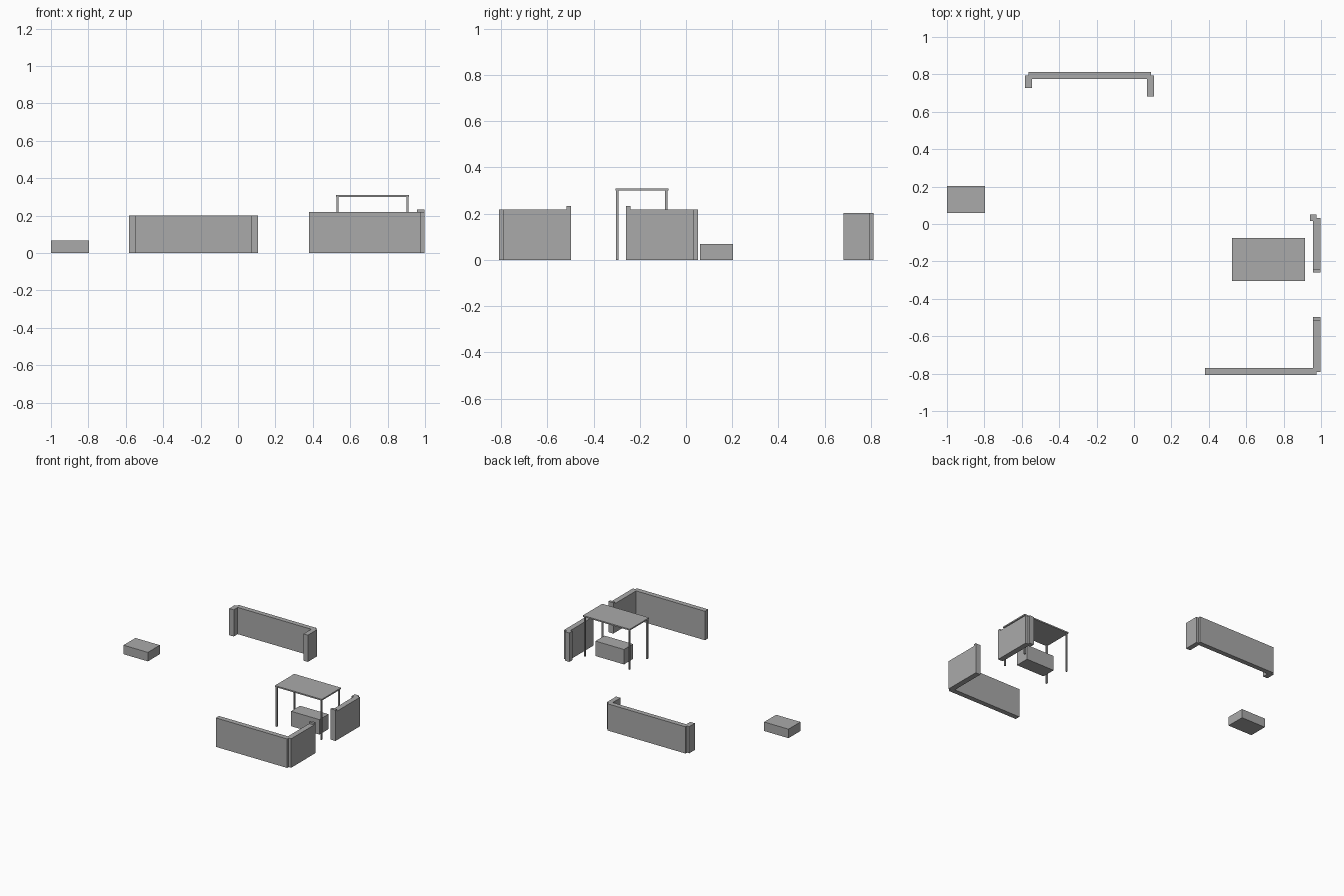
import bpy

default = bpy.data.objects.get("Cube")
if default:
    bpy.data.objects.remove(default, do_unlink=True)

# One plain grey for everything
GREY = (0.4, 0.4, 0.4, 1.0)
grey = bpy.data.materials.new("plain_grey")
grey.use_nodes = True
grey.diffuse_color = GREY
grey.node_tree.nodes["Principled BSDF"].inputs["Base Color"].default_value = GREY


def box(name, x, y, z):
    """Axis-aligned box given as (low, high) ranges."""
    spans = (x, y, z)
    bpy.ops.mesh.primitive_cube_add(size=1, location=[(a + b) / 2 for a, b in spans])
    obj = bpy.context.object
    obj.name = name
    obj.scale = [b - a for a, b in spans]
    bpy.ops.object.transform_apply(location=False, rotation=False, scale=True)
    obj.data.materials.append(grey)
    return obj


# Back wall with two short return wings
BACK_H = (0, 0.202)
box("back_wall", (-0.565, 0.09), (0.775, 0.812), BACK_H)
box("back_wall_right_wing", (-0.583, -0.545), (0.728, 0.794), BACK_H)
box("back_wall_left_wing", (0.07, 0.107), (0.682, 0.794), BACK_H)

# Front wall and the two side walls, leaving a doorway between them
WALL_H = (0, 0.219)
SIDE_X = (0.957, 0.998)
box("front_wall", (0.38, 0.977), (-0.808, -0.77), WALL_H)
box("side_wall_front", SIDE_X, (-0.79, -0.498), WALL_H)
box("side_wall_rear", SIDE_X, (-0.26, 0.033), WALL_H)
box("side_wall_rear_return", (0.94, 0.977), (0.015, 0.052), WALL_H)

# Raised caps on either side of the doorway
CAP_Z = (0.219, 0.233)
box("doorway_cap_front", SIDE_X, (-0.517, -0.498), CAP_Z)
box("doorway_cap_rear", SIDE_X, (-0.26, -0.241), CAP_Z)

# Table: thin top on four slim legs
box("table_top", (0.523, 0.915), (-0.306, -0.075), (0.3, 0.31))
LEG = 0.011
for side, x in (("right", 0.527), ("left", 0.9)):
    for end, y in (("front", -0.302), ("rear", -0.091)):
        box(f"table_leg_{end}_{side}", (x, x + LEG), (y, y + LEG), (0, 0.302))

# Low blocks: one under the table, one standing apart
box("block_under_table", (0.61, 0.848), (-0.238, -0.13), (0, 0.113))
box("separate_low_block", (-1.0, -0.796), (0.06, 0.203), (0, 0.068))
